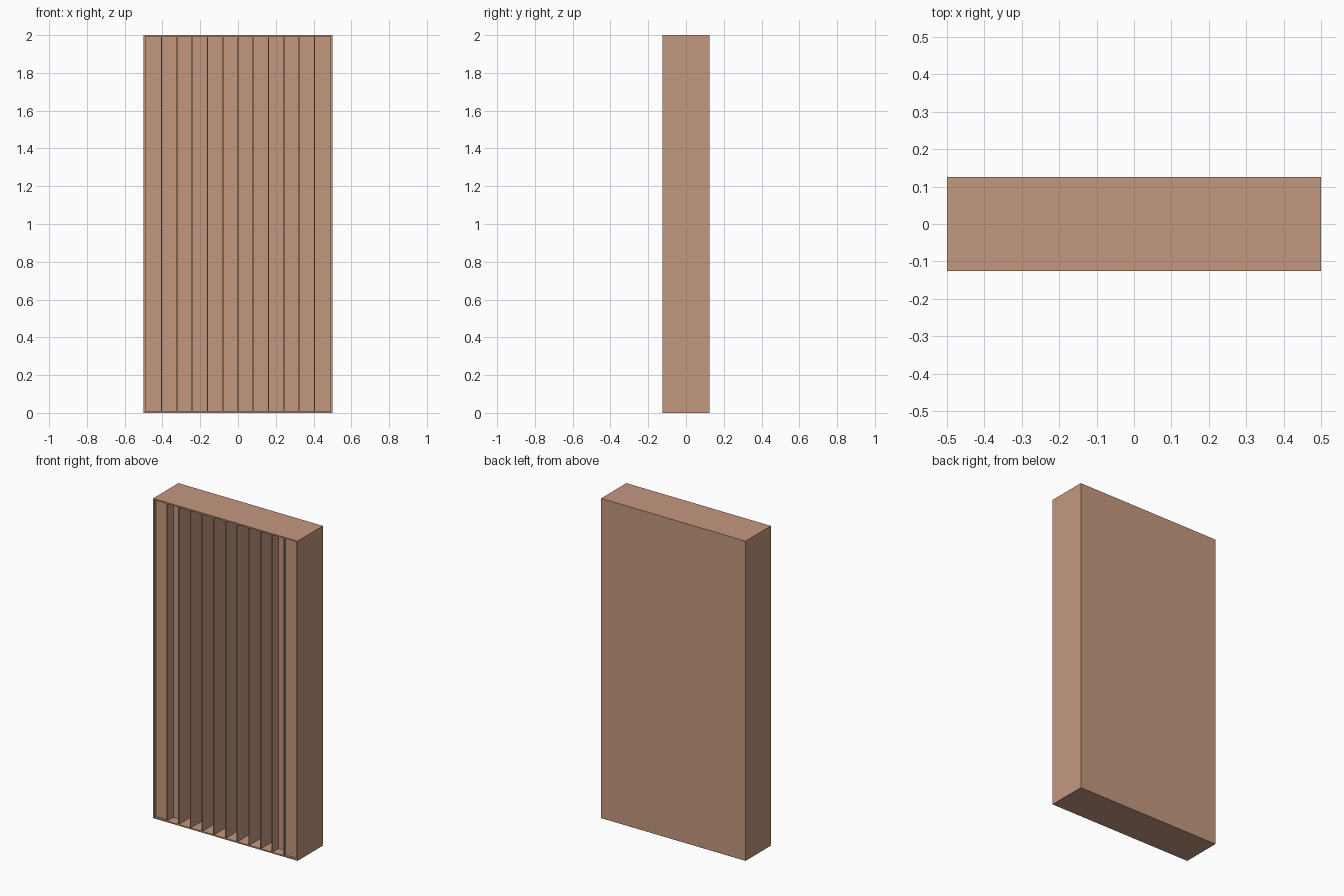
import bpy

if "Cube" in bpy.data.objects:
    bpy.data.objects.remove(bpy.data.objects["Cube"])

W, D, H = 1.0, 0.25, 2.0      # overall size
LIP = 0.008                   # top and bottom board thickness
SIDE = 0.011                  # outer side board thickness
FIN = 0.006                   # divider thickness
PITCH = 0.081                 # divider spacing
FRONT, BACK = -D / 2, D / 2

wood = bpy.data.materials.new("warm_tan_wood")
wood.diffuse_color = (0.55, 0.315, 0.212, 1.0)
wood.use_nodes = True
wood.node_tree.nodes["Principled BSDF"].inputs["Base Color"].default_value = wood.diffuse_color


def box(name, x0, x1, y0, y1, z0, z1):
    """Axis-aligned box between two corners."""
    bpy.ops.mesh.primitive_cube_add(
        size=1, location=((x0 + x1) / 2, (y0 + y1) / 2, (z0 + z1) / 2))
    ob = bpy.context.object
    ob.name = name
    ob.scale = (x1 - x0, y1 - y0, z1 - z0)
    bpy.ops.object.transform_apply(location=False, rotation=False, scale=True)
    ob.data.materials.append(wood)
    return ob


# Outer case: top, bottom, sides
box("bottom_board", -W / 2, W / 2, FRONT, BACK, 0, LIP)
box("top_board", -W / 2, W / 2, FRONT, BACK, H - LIP, H)
box("left_side_board", -W / 2, -W / 2 + SIDE, FRONT, BACK, LIP, H - LIP)
box("right_side_board", W / 2 - SIDE, W / 2, FRONT, BACK, LIP, H - LIP)

# Thin upright dividers, flush with the front
for k in range(-5, 6):
    box(f"divider_{k + 6}", k * PITCH - FIN / 2, k * PITCH + FIN / 2,
        FRONT, BACK, LIP, H - LIP)

# Well fillers: shallow at the edges, deep in the middle, mirrored
depths = [0.22, 0.22, 0.20, 0.14, 0.06, 0.013]   # from centre outward
for i, depth in enumerate(depths):
    inner = i * PITCH + FIN / 2
    outer = (i + 1) * PITCH - FIN / 2 if i < 5 else W / 2 - SIDE
    for side, a, b in (("right", inner, outer), ("left", -outer, -inner)):
        box(f"{side}_well_filler_{i + 1}", a, b, FRONT + depth, BACK, LIP, H - LIP)
